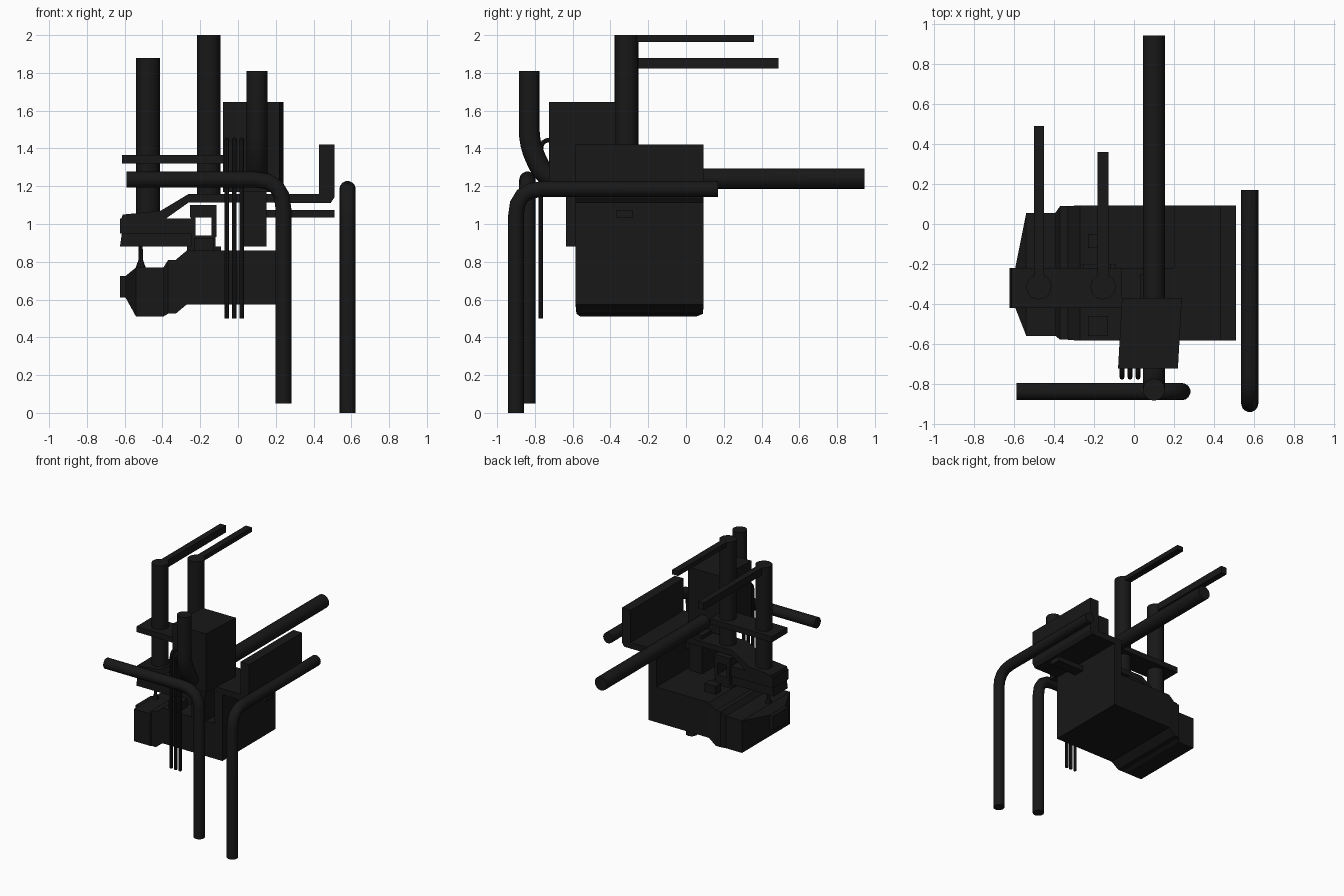
import bpy, bmesh, math
from mathutils import Vector

if "Cube" in bpy.data.objects:
    bpy.data.objects.remove(bpy.data.objects["Cube"])

mat = bpy.data.materials.new("dark_iron")
mat.diffuse_color = (0.009, 0.009, 0.009, 1)
mat.use_nodes = True
mat.node_tree.nodes["Principled BSDF"].inputs["Base Color"].default_value = mat.diffuse_color


def finish(name, bm, smooth=False):
    bmesh.ops.recalc_face_normals(bm, faces=bm.faces)
    me = bpy.data.meshes.new(name)
    bm.to_mesh(me)
    bm.free()
    me.materials.append(mat)
    ob = bpy.data.objects.new(name, me)
    bpy.context.collection.objects.link(ob)
    if smooth:
        bpy.ops.object.select_all(action='DESELECT')
        ob.select_set(True)
        bpy.context.view_layer.objects.active = ob
        bpy.ops.object.shade_smooth_by_angle(angle=math.radians(40))
    return ob


def loft(name, rings, smooth=False):
    """Skin a closed list of cross-sections and cap both ends."""
    bm = bmesh.new()
    vs = [[bm.verts.new(p) for p in r] for r in rings]
    n = len(vs[0])
    for a, b in zip(vs, vs[1:]):
        for i in range(n):
            bm.faces.new((a[i], a[(i + 1) % n], b[(i + 1) % n], b[i]))
    bm.faces.new(vs[0])
    bm.faces.new(vs[-1])
    return finish(name, bm, smooth)


def box(name, x, y, z):
    return loft(name, [[(x[0], y[0], h), (x[1], y[0], h), (x[1], y[1], h), (x[0], y[1], h)] for h in z])


def profile(name, pts, y):
    """Extrude an x-z outline along y."""
    return loft(name, [[(px, d, pz) for px, pz in pts] for d in y])


def pipe(name, pts, r, sides=14, bend=0.0):
    """Tube along a path that stays in one plane, corners rounded by bend."""
    pts = [Vector(p) for p in pts]
    path = [pts[0]]
    for a, b, c in zip(pts, pts[1:], pts[2:]):
        p, q = b + (a - b).normalized() * bend, b + (c - b).normalized() * bend
        for k in range(5):
            t = k / 4
            path.append(p * (1 - t) ** 2 + b * 2 * t * (1 - t) + q * t * t)
    path.append(pts[-1])
    side = (pts[1] - pts[0]).cross(pts[-1] - pts[0])
    side = side.normalized() if side.length > 1e-6 else Vector((1, 0, 0))
    rings = []
    for i, p in enumerate(path):
        t = (path[min(i + 1, len(path) - 1)] - path[max(i - 1, 0)]).normalized()
        u = t.cross(side)
        rings.append([p + (side * math.cos(w) + u * math.sin(w)) * r
                      for w in (2 * math.pi * j / sides for j in range(sides))])
    return loft(name, rings, True)


# Faceted main body: rectangular sections along x (x, y0, y1, z0, z1)
sections = [(-.625, -.42, -.22, .61, .725), (-.595, -.42, -.22, .61, .725),
            (-.54, -.56, .055, .51, .77), (-.395, -.56, .055, .51, .77),
            (-.37, -.58, .09, .525, .81), (-.33, -.58, .09, .525, .81),
            (-.27, -.585, .093, .575, .86), (.27, -.585, .093, .575, .86)]
loft("main_body", [[(x, a, c), (x, b, c), (x, b, d), (x, a, d)] for x, a, b, c, d in sections])

# Right wall with outboard ledge and upright panel
profile("side_ledge", [(.20, .80), (.27, .80), (.27, 1.11), (.49, 1.11), (.51, 1.14), (.51, 1.42),
                       (.43, 1.42), (.43, 1.16), (.20, 1.16)], (-.585, .093))
box("side_bar", (.12, .51), (-.37, -.28), (1.035, 1.075))

# Bent strip, carrier tray and shelf on the left
profile("bent_strip", [(-.62, 1.02), (-.38, 1.03), (-.26, 1.115), (.21, 1.115), (.21, 1.16),
                       (-.26, 1.16), (-.41, 1.07), (-.61, 1.05)], (-.42, -.22))
box("tray_upper", (-.625, -.25), (-.42, -.22), (.95, 1.03))
profile("tray_lower", [(-.625, .88), (-.25, .88), (-.25, .95), (-.615, .95)], (-.41, -.23))
box("shelf", (-.615, -.06), (-.42, -.22), (1.32, 1.365))
loft("tray_post", [[(-.515 + r * math.cos(k * math.pi / 4), -.32 + r * math.sin(k * math.pi / 4), z)
                    for k in range(8)] for r, z in ((.03, .76), (.012, .81), (.01, .9))])

# Open square bracket and its feet on the body
box("bracket_base", (-.27, -.09), (-.42, -.2), (.85, .88))
box("bracket_sill", (-.25, -.12), (-.42, -.2), (.87, .94))
box("bracket_top", (-.255, -.115), (-.42, -.2), (1.035, 1.10))
for name, x in (("left", (-.25, -.225)), ("right", (-.14, -.115))):
    box("bracket_post_" + name, x, (-.42, -.2), (.93, 1.04))
for i, y in enumerate(((-.56, -.46), (-.12, -.05))):
    box("body_lug_%d" % i, (-.23, -.13), y, (.85, .925))

# Front box on its pedestal
loft("front_box", [[(-.08 + i, -.725, z), (.22 + i, -.725, z), (.24 - i, -.37, z), (-.06 - i, -.37, z)]
                   for i, z in ((0, 1.17), (0, 1.645))])
box("pedestal", (.03, .15), (-.635, -.25), (.88, 1.19))

# Upright cylinders with rear arms
for name, x, top, end, thick, w in (("left", -.477, 1.88, .49, .058, .025),
                                    ("centre", -.155, 2.0, .36, .037, .027)):
    pipe("stack_" + name, [(x, -.315, 1.03 if x < -.3 else 1.12), (x, -.315, top)], .063, 20)
    box("arm_" + name, (x - w, x + w), (-.31, end), (top - thick, top))

# Large bent pipes
pipe("long_pipe", [(.1, -.83, 1.81), (.1, -.83, 1.42), (.1, -.745, 1.24), (.1, .945, 1.24)], .055, 16, .08)
pipe("right_pipe", [(.58, -.9, 0), (.58, -.9, 1.185), (.58, .17, 1.185)], .043, 14, .14)
pipe("front_pipe", [(.24, -.84, .05), (.24, -.84, 1.235), (-.59, -.84, 1.235)], .043, 14, .15)

# Three thin drain tubes hanging from the box
for i in range(3):
    x = -.06 + .04 * i
    pipe("drain_tube_%d" % i, [(x, -.70, 1.445), (x, -.768, 1.445), (x, -.768, .5)], .012, 8, .05)
